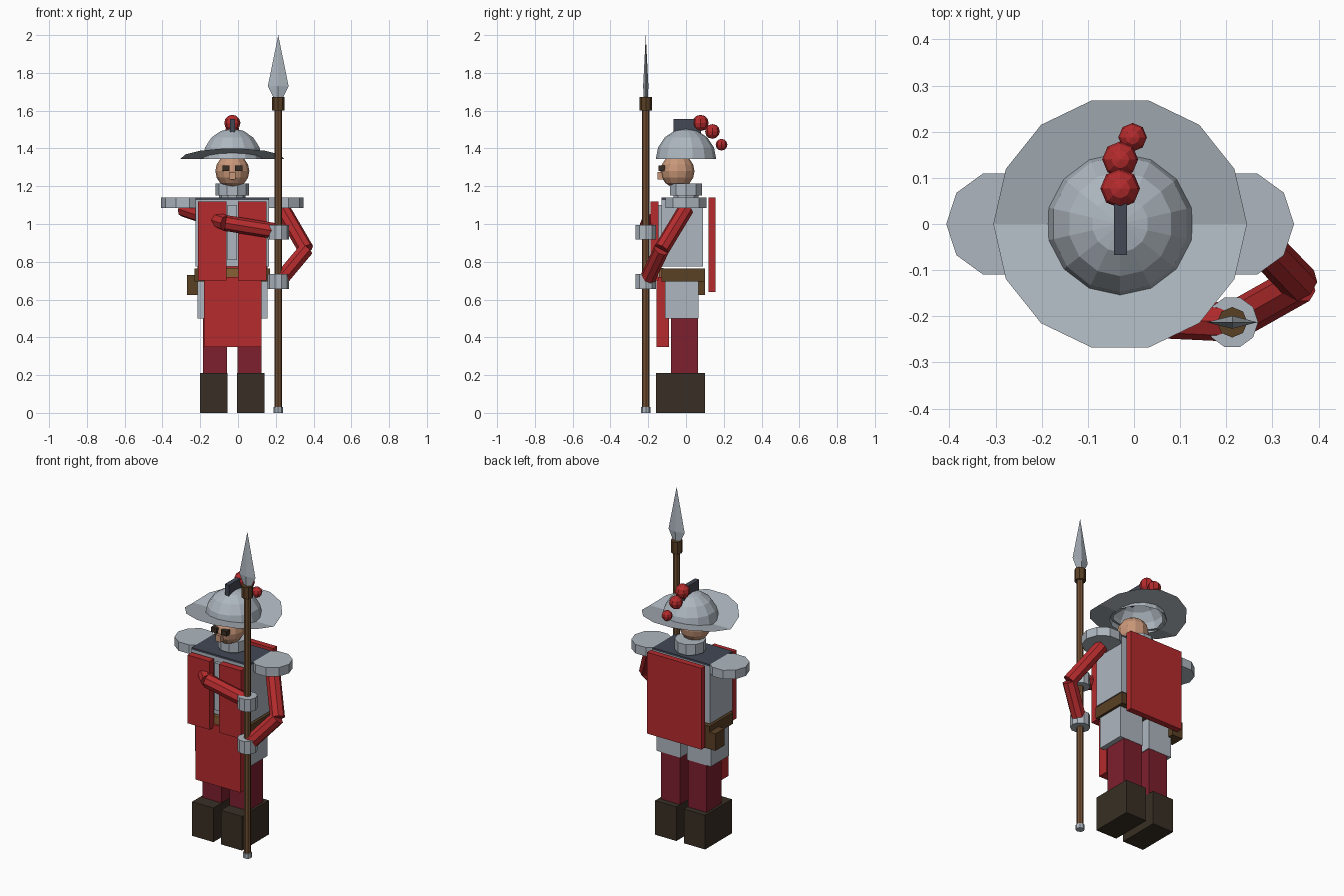
import bpy, bmesh, math
from mathutils import Vector

cube = bpy.data.objects.get("Cube")
if cube:
    bpy.data.objects.remove(cube, do_unlink=True)


def material(name, rgb):
    m = bpy.data.materials.new(name)
    m.use_nodes = True
    m.diffuse_color = (*rgb, 1)
    m.node_tree.nodes["Principled BSDF"].inputs["Base Color"].default_value = (*rgb, 1)
    return m


steel = material("steel", (.42, .47, .52))
red = material("red cloth", (.46, .024, .026))
maroon = material("maroon cloth", (.2, .014, .027))
boot = material("dark leather", (.04, .028, .018))
slate = material("slate", (.055, .065, .09))
leather = material("belt leather", (.1, .05, .018))
wood = material("wood", (.17, .08, .033))
skin = material("skin", (.58, .31, .19))
bronze = material("bronze", (.25, .115, .035))

MID = -.03  # centre line of the body


def finish(name, bm, mat):
    bmesh.ops.recalc_face_normals(bm, faces=bm.faces)
    me = bpy.data.meshes.new(name)
    bm.to_mesh(me)
    bm.free()
    me.materials.append(mat)
    ob = bpy.data.objects.new(name, me)
    bpy.context.collection.objects.link(ob)
    return ob


def box(name, mat, x, y, z):
    """Box from three (low, high) ranges."""
    bm = bmesh.new()
    bmesh.ops.create_cube(bm, size=1)
    for v in bm.verts:
        v.co = [r[0] if c < 0 else r[1] for c, r in zip(v.co, (x, y, z))]
    return finish(name, bm, mat)


def rod(name, mat, a, b, r, sides=8):
    """Prism between two points, with a corner towards its local x."""
    a, b = Vector(a), Vector(b)
    d = b - a
    turn = d.to_track_quat('Z', 'Y')
    bm = bmesh.new()
    bmesh.ops.create_cone(bm, cap_ends=True, segments=sides, radius1=r, radius2=r, depth=d.length)
    for v in bm.verts:
        angle = math.atan2(v.co.y, v.co.x) + math.pi / 2
        v.co = turn @ Vector((r * math.cos(angle), r * math.sin(angle), v.co.z)) + (a + b) / 2
    return finish(name, bm, mat)


def upright(name, mat, x, y, z, r, sides=10):
    return rod(name, mat, (x, y, z[0]), (x, y, z[1]), r, sides)


def ball(name, mat, centre, r, segs, rings):
    bm = bmesh.new()
    bmesh.ops.create_uvsphere(bm, u_segments=segs, v_segments=rings, radius=r)
    bmesh.ops.translate(bm, verts=bm.verts, vec=centre)
    return finish(name, bm, mat)


# Legs, boots, thigh plates and chest cloth, once for each side
for side, s in (("right", -1), ("left", 1)):
    def span(near, far):
        return sorted((MID + s * near, MID + s * far))
    box(side + "_boot", boot, span(.025, .17), (-.16, .1), (0, .21))
    box(side + "_leg", maroon, span(.027, .155), (-.08, .064), (.2, .6))
    box(side + "_thigh_plate", steel, span(.022, .185), (-.11, .066), (.5, .71))
    box(side + "_chest_cloth", red, span(.031, .182), (-.188, -.145), (.7, 1.12))
    upright(side + "_shoulder_plate", steel, MID + s * .262, 0, (1.085, 1.14), .115)
    box(side + "_eye", boot, span(.015, .053), (-.145, -.11), (1.28, 1.31))

# Torso
box("torso", steel, (-.225, .165), (-.13, .09), (.775, 1.128))
box("torso_top", slate, (-.225, .165), (-.13, .09), (1.128, 1.14))
box("breast_ridge", steel, (-.055, -.005), (-.15, -.12), (.81, 1.1))
box("belt", leather, (-.23, .17), (-.13, .1), (.695, .765))
box("buckle", bronze, (-.065, .005), (-.142, -.12), (.715, .768))
box("pouch", leather, (-.27, -.195), (.01, .1), (.625, .73))
box("front_skirt", red, (-.18, .125), (-.155, -.09), (.35, .72))
box("back_cape", red, (-.215, .155), (.12, .157), (.64, 1.14))

# Neck and head
upright("neck_base", steel, MID, 0, (1.12, 1.16), .07)
upright("neck_guard", steel, MID, 0, (1.15, 1.215), .088)
ball("head", skin, (MID, -.045, 1.28), .09, 12, 8)
box("nose", skin, (-.047, -.013), (-.15, -.11), (1.235, 1.275))

# Helmet dome, open below
bm = bmesh.new()
bmesh.ops.create_uvsphere(bm, u_segments=14, v_segments=8, radius=.16)
bmesh.ops.delete(bm, geom=[v for v in bm.verts if v.co.z < -.01], context='VERTS')
bmesh.ops.translate(bm, verts=bm.verts, vec=(MID, 0, 1.345))
finish("helmet_dome", bm, steel)

# Helmet brim, rising to the front and back
bm = bmesh.new()
rings = []
for r in (.14, .275):
    ring = []
    for i in range(14):
        a = i * math.tau / 14
        y = r * math.sin(a)
        ring.append(bm.verts.new((MID + r * math.cos(a), y, 1.345 + .2 * abs(y))))
    rings.append(ring)
inner, outer = rings
for i in range(14):
    j = (i + 1) % 14
    bm.faces.new((inner[i], outer[i], outer[j], inner[j]))
finish("helmet_brim", bm, steel)

# Crest and plume
box("helmet_crest", slate, (-.043, -.015), (-.067, .08), (1.46, 1.555))
for i, (x, y, z, r) in enumerate([(MID, .077, 1.535, .043), (MID, .14, 1.49, .039),
                                  (-.003, .188, 1.42, .031)]):
    ball(f"plume_{i + 1}", red, (x, y, z), r, 8, 6)

# Arms
SX, SY = .213, -.213  # spear axis
left_elbow = (.36, -.13, .865)
rod("left_upper_arm", red, (.235, 0, 1.08), left_elbow, .042)
rod("left_forearm", red, left_elbow, (SX, SY, .69), .042)
right_elbow = (-.065, -.2, 1.005)
rod("right_upper_arm", red, (-.29, 0, 1.08), right_elbow, .042)
rod("right_forearm", red, right_elbow, (SX, SY, .96), .042)
upright("right_hand", steel, SX, SY, (.918, .995), .056)
upright("left_hand", steel, SX, SY, (.657, .735), .056)

# Spear
upright("spear_shaft", wood, SX, SY, (.01, 1.62), .02, 8)
upright("spear_butt", steel, SX, SY, (0, .03), .025, 8)
upright("spear_socket", leather, SX, SY, (1.6, 1.673), .033, 8)
bm = bmesh.new()
base, wide = [[bm.verts.new((SX + x, SY + y, z)) for x, y in ((w, 0), (0, t), (-w, 0), (0, -t))]
              for w, t, z in ((.02, .01, 1.66), (.055, .014, 1.73))]
tip = bm.verts.new((SX, SY, 2))
bm.faces.new(base)
for i in range(4):
    j = (i + 1) % 4
    bm.faces.new((base[i], base[j], wide[j], wide[i]))
    bm.faces.new((wide[i], wide[j], tip))
finish("spear_head", bm, steel)
